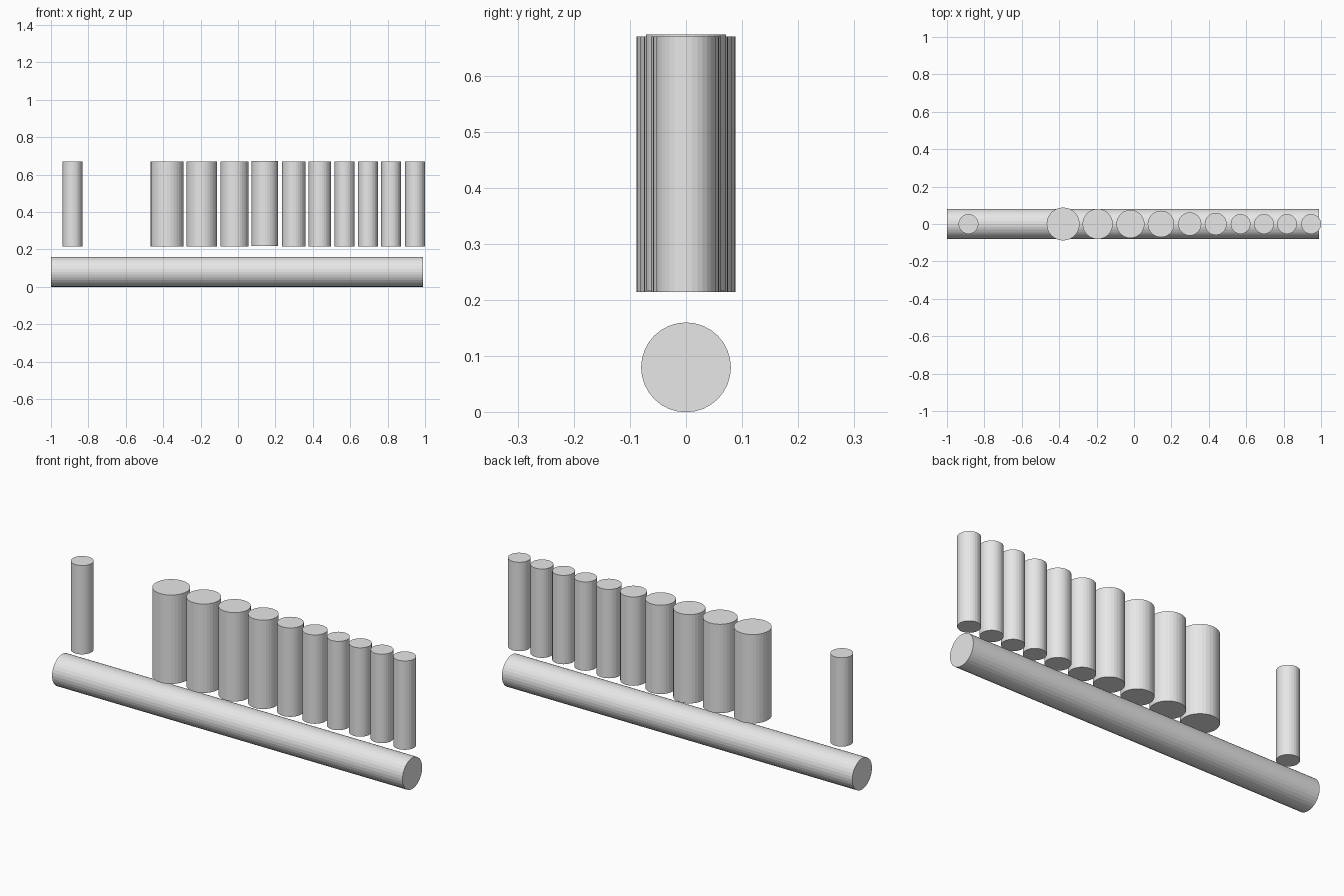
import bpy
import math

if "Cube" in bpy.data.objects:
    bpy.data.objects.remove(bpy.data.objects["Cube"])

grey = bpy.data.materials.new("light_grey")
grey.diffuse_color = (0.8, 0.8, 0.8, 1)
grey.use_nodes = True
grey.node_tree.nodes["Principled BSDF"].inputs["Base Color"].default_value = grey.diffuse_color


def cylinder(name, radius, length, location, rotation=(0, 0, 0)):
    bpy.ops.mesh.primitive_cylinder_add(
        vertices=32, radius=radius, depth=length,
        location=location, rotation=rotation)
    obj = bpy.context.object
    obj.name = name
    obj.data.materials.append(grey)
    return obj


# Long horizontal bar
cylinder("base_bar", 0.08, 1.99, (-0.005, 0, 0.08), (0, math.pi / 2, 0))

# Upright posts above the bar: x centre and radius, thinning to the right
posts = [(-0.885, 0.053), (-0.379, 0.088), (-0.194, 0.081), (-0.019, 0.075),
         (0.144, 0.071), (0.298, 0.062), (0.437, 0.059), (0.570, 0.053),
         (0.695, 0.053), (0.818, 0.053), (0.947, 0.053)]
for i, (x, radius) in enumerate(posts):
    z = 0.445 if i == 4 else 0.442
    cylinder(f"upright_post_{i + 1}", radius, 0.456, (x, 0, z))
